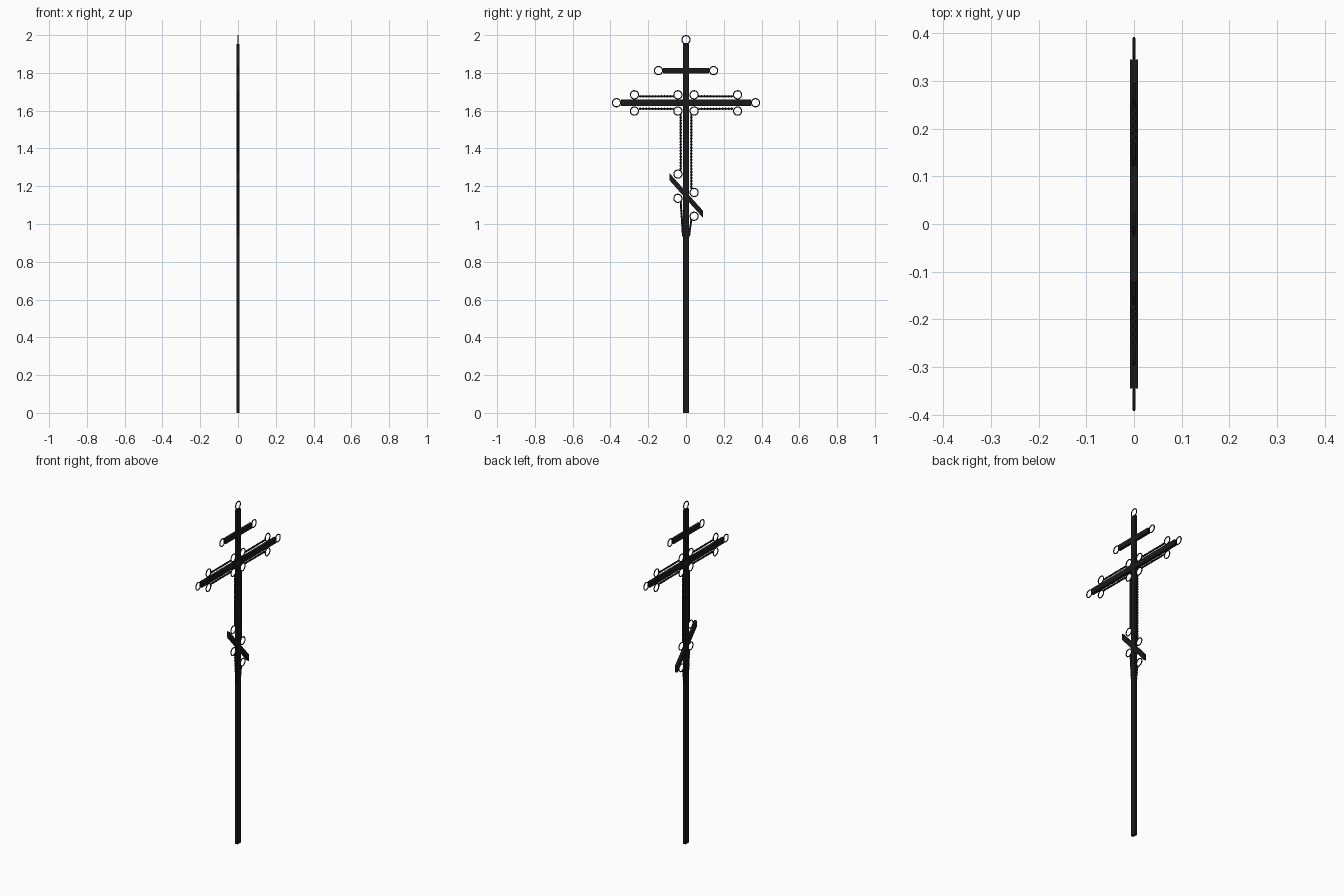
import bpy, bmesh, math
from mathutils import Vector

if "Cube" in bpy.data.objects:
    bpy.data.objects.remove(bpy.data.objects["Cube"])

iron = bpy.data.materials.new("black_iron")
iron.diffuse_color = (0.01, 0.01, 0.01, 1)
iron.use_nodes = True
iron.node_tree.nodes["Principled BSDF"].inputs["Base Color"].default_value = iron.diffuse_color
HALF = 0.008      # half depth of the flat bars
RING_R = 0.0245   # outer radius of the rings


def finish(bm, name):
    bmesh.ops.recalc_face_normals(bm, faces=bm.faces)
    me = bpy.data.meshes.new(name)
    bm.to_mesh(me)
    bm.free()
    ob = bpy.data.objects.new(name, me)
    bpy.context.collection.objects.link(ob)
    me.materials.append(iron)
    return ob


def skin(bm, loops, closed=False):
    """Join consecutive vertex loops with quads, capping open ends."""
    n = len(loops[0])
    pairs = list(zip(loops, loops[1:]))
    if closed:
        pairs.append((loops[-1], loops[0]))
    for a, b in pairs:
        for i in range(n):
            j = (i + 1) % n
            bm.faces.new((a[i], a[j], b[j], b[i]))
    if not closed:
        bm.faces.new(loops[0])
        bm.faces.new(loops[-1])


def flat_bar(name, outline):
    """Flat bar cut from an outline in the y-z plane."""
    bm = bmesh.new()
    skin(bm, [[bm.verts.new((x, y, z)) for y, z in outline] for x in (-HALF, HALF)])
    return finish(bm, name)


def rect(y, z0, z1):
    return [(-y, z0), (y, z0), (y, z1), (-y, z1)]


def ring(name, y, z, tube=0.0029):
    bm = bmesh.new()
    loops = []
    for i in range(32):
        a = math.tau * i / 32
        loop = []
        for k in range(8):
            b = math.tau * k / 8
            r = RING_R - tube + tube * math.cos(b)
            loop.append(bm.verts.new((tube * math.sin(b), y + r * math.cos(a), z + r * math.sin(a))))
        loops.append(loop)
    skin(bm, loops, closed=True)
    ob = finish(bm, name)
    for p in ob.data.polygons:
        p.use_smooth = True


def twisted_rod(name, p, q, r=0.0058, pitch=0.064):
    """Square rod twisted along its length."""
    p, q = Vector((0, *p)), Vector((0, *q))
    d = q - p
    side = Vector((1, 0, 0))
    up = d.normalized().cross(side)
    steps = max(4, int(d.length / pitch * 16))
    bm = bmesh.new()
    loops = []
    for i in range(steps + 1):
        t = i / steps
        loop = []
        for k in range(4):
            a = math.tau * (k / 4 + t * d.length / pitch)
            loop.append(bm.verts.new(p + d * t + r * (math.cos(a) * side + math.sin(a) * up)))
        loops.append(loop)
    skin(bm, loops)
    finish(bm, name)


# Post, crossbars and slanted foot bar
flat_bar("post", rect(0.016, 0, 1.953))
flat_bar("main_crossbar", rect(0.345, 1.626, 1.658))
flat_bar("upper_crossbar", rect(0.123, 1.797, 1.827))
flat_bar("slanted_bar", [(-0.088, 1.232), (0.09, 1.032), (0.09, 1.07), (-0.088, 1.27)])

# Rings at the bar ends
ring("top_ring", 0, 1.9755)
for s, side in ((-1, "left"), (1, "right")):
    ring(side + "_upper_bar_ring", s * 0.146, 1.812)
    ring(side + "_main_bar_ring", s * 0.368, 1.642)

    # Rings and twisted rods above and below the main crossbar
    for z, rod_z, level in ((1.684, 1.676, "above"), (1.598, 1.610, "below")):
        ring(f"{side}_outer_ring_{level}", s * 0.273, z)
        ring(f"{side}_inner_ring_{level}", s * 0.043, z)
        twisted_rod(f"{side}_rod_{level}", (s * 0.066, rod_z), (s * 0.25, rod_z))

    # Rings and twisted rods beside the post, around the slanted bar
    hi, lo = (1.264, 1.136) if s < 0 else (1.167, 1.041)
    ring(side + "_post_ring_high", s * 0.043, hi)
    ring(side + "_post_ring_low", s * 0.043, lo)
    twisted_rod(side + "_post_rod", (s * 0.028, 1.58), (s * 0.028, hi + 0.018))
    twisted_rod(side + "_foot_rod", (s * 0.028, lo - 0.018), (s * 0.016, 0.935))
